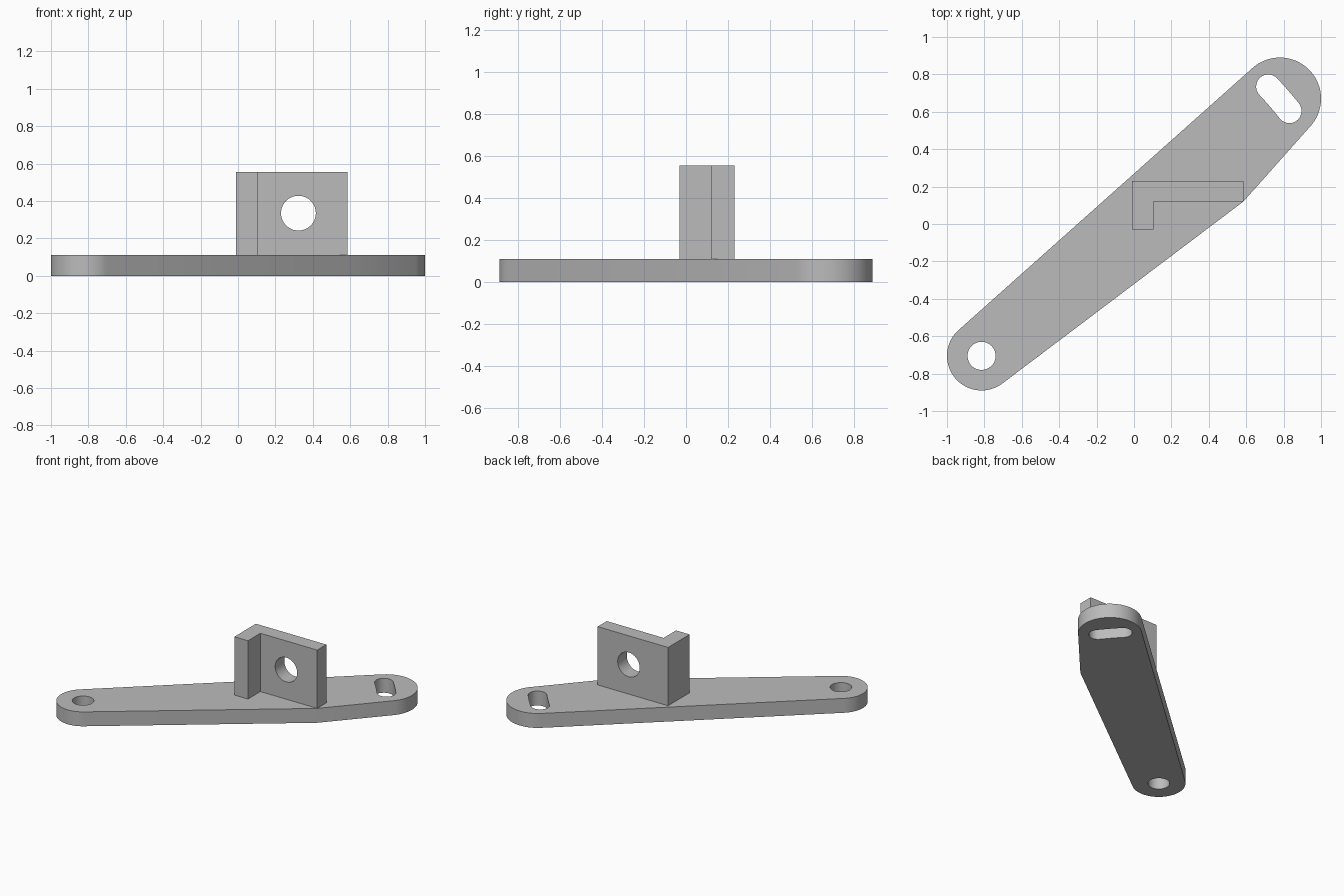
import bpy
import bmesh
import math
from mathutils import Matrix, Vector
from mathutils.geometry import convex_hull_2d

if "Cube" in bpy.data.objects:
    bpy.data.objects.remove(bpy.data.objects["Cube"], do_unlink=True)

grey = bpy.data.materials.new("plain grey")
grey.use_nodes = True
grey.diffuse_color = (0.5, 0.5, 0.5, 1)
grey.node_tree.nodes["Principled BSDF"].inputs["Base Color"].default_value = (0.5, 0.5, 0.5, 1)

THICK, TOP = 0.11, 0.555
PIVOT = Vector((-0.815, -0.705))
HEAD = Vector((0.78, 0.67))


def arc(centre, radius, start=0, end=2 * math.pi, steps=64):
    """Points along an arc, both ends included."""
    angles = [start + (end - start) * i / steps for i in range(steps + 1)]
    return [centre + radius * Vector((math.cos(a), math.sin(a))) for a in angles]


def circle(centre, radius):
    return arc(centre, radius)[:-1]


def prism(name, loops, bottom, top):
    """Extrude an outline, with any further loops as holes."""
    curve = bpy.data.curves.new(name, "CURVE")
    curve.dimensions = "2D"
    curve.fill_mode = "BOTH"
    curve.extrude = (top - bottom) / 2
    for points in loops:
        spline = curve.splines.new("POLY")
        spline.points.add(len(points) - 1)
        for target, p in zip(spline.points, points):
            target.co = (p[0], p[1], 0, 1)
        spline.use_cyclic_u = True
    obj = bpy.data.objects.new(name, curve)
    bpy.context.collection.objects.link(obj)
    select(obj)
    bpy.ops.object.convert(target="MESH")
    obj = bpy.context.object
    obj.name = name
    # Weld the caps to the walls and place the part at its height
    bm = bmesh.new()
    bm.from_mesh(obj.data)
    bmesh.ops.remove_doubles(bm, verts=bm.verts, dist=0.0001)
    bmesh.ops.translate(bm, verts=bm.verts, vec=(0, 0, (top + bottom) / 2))
    bmesh.ops.recalc_face_normals(bm, faces=bm.faces)
    bm.to_mesh(obj.data)
    bm.free()
    obj.data.materials.clear()
    obj.data.materials.append(grey)
    return obj


def select(obj):
    bpy.ops.object.select_all(action="DESELECT")
    obj.select_set(True)
    bpy.context.view_layer.objects.active = obj


# Arm: two round ends and one corner, wrapped by a taut outline
corner = Vector((0.585, 0.12))
cloud = circle(PIVOT, 0.185) + circle(HEAD, 0.22) + [corner]
outline = [cloud[i] for i in convex_hull_2d(cloud)]

# Slot: a curved band that swings about the pivot hole
reach, half = 2.103, 0.065
low, high = math.radians(38.5), math.radians(43.2)
ends = [PIVOT + reach * Vector((math.cos(a), math.sin(a))) for a in (low, high)]
slot = (arc(PIVOT, reach + half, low, high, 12)
        + arc(ends[1], half, high, high + math.pi, 16)[1:]
        + arc(PIVOT, reach - half, high, low, 12)[1:]
        + arc(ends[0], half, low + math.pi, low + 2 * math.pi, 16)[1:-1])
arm = prism("arm_plate", [outline, circle(PIVOT, 0.075), slot], 0, THICK)

# Upright L-shaped bracket with a round hole through its wall
footprint = [(-0.01, -0.03), (0.105, -0.03), (0.105, 0.12),
             (0.585, 0.12), (0.585, 0.23), (-0.01, 0.23)]
bracket = prism("upright_bracket", [footprint], THICK, TOP)
cutter = prism("bracket_hole_cutter", [circle(Vector((0, 0)), 0.093)], -0.2, 0.2)
cutter.data.transform(Matrix.Translation((0.323, 0.2, 0.335))
                      @ Matrix.Rotation(math.pi / 2, 4, "X"))
cutter.hide_render = True
cut = bracket.modifiers.new("hole", "BOOLEAN")
cut.operation, cut.solver, cut.object = "DIFFERENCE", "EXACT", cutter
select(bracket)
bpy.ops.object.modifier_apply(modifier=cut.name)
bpy.data.objects.remove(cutter, do_unlink=True)

for part in (arm, bracket):
    select(part)
    bpy.ops.object.shade_smooth_by_angle(angle=math.radians(20))
